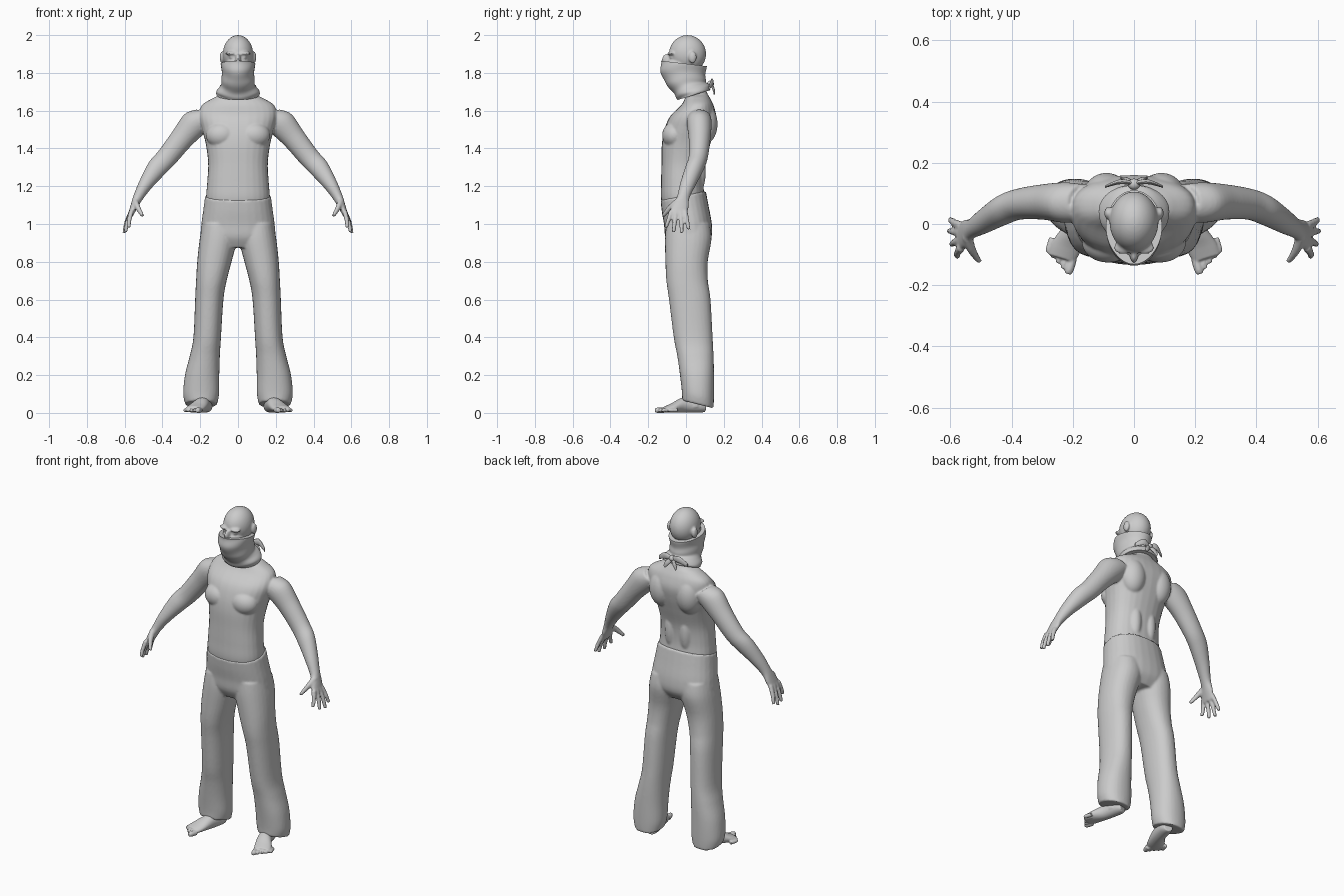
import bpy, bmesh
from math import sin, cos, pi, copysign
from mathutils import Vector, Matrix

cube = bpy.data.objects.get("Cube")
if cube:
    bpy.data.objects.remove(cube, do_unlink=True)

X, Y, Z = Vector((1, 0, 0)), Vector((0, 1, 0)), Vector((0, 0, 1))
SIDES = (1, -1)

grey = bpy.data.materials.new("plain grey")
grey.use_nodes = True
grey.diffuse_color = (0.6, 0.6, 0.6, 1)
grey.node_tree.nodes["Principled BSDF"].inputs["Base Color"].default_value = grey.diffuse_color


def spline(a, b, c, d, t):
    """Catmull-Rom blend of four ring records."""
    return [q + 0.5 * t * (r - p + t * (2 * p - 5 * q + 4 * r - s + t * (3 * (q - r) + s - p)))
            for p, q, r, s in zip(a, b, c, d)]


def loft(bm, rings, u=X, v=Y, side=1, power=2.0, steps=5, count=28, ripple=0.0):
    """Skin a smooth tube through rings of (x, y, z, radius u, radius v, tilt)."""
    rings = [tuple(r) + (0,) * (6 - len(r)) for r in rings]
    padded = [rings[0]] + rings + [rings[-1]]
    path = [spline(*padded[i:i + 4], k / steps)
            for i in range(len(rings) - 1) for k in range(steps)] + [rings[-1]]
    loops = []
    for n, (x, y, z, ru, rv, tilt) in enumerate(path):
        loop = []
        for k in range(count):
            a = 2 * pi * k / count
            ca, sa = [copysign(abs(w) ** (2 / power), w) for w in (cos(a), sin(a))]
            swell = 1 + ripple * sin(4 * n / steps + 2 * sin(a) + cos(2 * a))
            p = Vector((x, y, z)) + (u * ca * ru + (v + Z * tilt) * sa * rv) * swell
            loop.append(bm.verts.new((p.x * side, p.y, p.z)))
        loops.append(loop)
    for low, high in zip(loops, loops[1:]):
        for k in range(count):
            j = (k + 1) % count
            bm.faces.new((low[k], low[j], high[j], high[k]))
    bm.faces.new(loops[0])
    bm.faces.new(loops[-1])


def blob(bm, centre, radii):
    """Ellipsoid used for rounded masses."""
    m = Matrix.Translation(centre) @ Matrix.Diagonal((*radii, 1))
    bmesh.ops.create_icosphere(bm, subdivisions=4, radius=1, matrix=m)


def pair(bm, centre, radii):
    for s in SIDES:
        blob(bm, (centre[0] * s, *centre[1:]), radii)


def finish(bm, name, voxel=0, relax=4):
    """Make the object, optionally fusing its masses into one smooth skin."""
    bmesh.ops.recalc_face_normals(bm, faces=bm.faces)
    mesh = bpy.data.meshes.new(name)
    bm.to_mesh(mesh)
    bm.free()
    mesh.materials.append(grey)
    ob = bpy.data.objects.new(name, mesh)
    bpy.context.collection.objects.link(ob)
    bpy.ops.object.select_all(action='DESELECT')
    ob.select_set(True)
    bpy.context.view_layer.objects.active = ob
    if voxel:
        mesh.shade_smooth()
        fuse = ob.modifiers.new("fuse", 'REMESH')
        fuse.mode = 'VOXEL'
        fuse.voxel_size = voxel
        fuse.use_smooth_shade = True
        soft = ob.modifiers.new("soften", 'SMOOTH')
        soft.factor = 0.5
        soft.iterations = relax
    else:
        bpy.ops.object.shade_smooth_by_angle()
    return ob


# Body: trunk and neck
bm = bmesh.new()
loft(bm, [(0, -.01, 1.05, .15, .1), (0, -.017, 1.13, .168, .115), (0, -.02, 1.22, .163, .112),
          (0, -.015, 1.32, .158, .115), (0, 0, 1.42, .17, .128), (0, .018, 1.5, .19, .132),
          (0, .038, 1.57, .205, .122), (0, .06, 1.63, .19, .085), (0, .06, 1.67, .125, .065),
          (0, .05, 1.7, .07, .06), (0, .02, 1.8, .06, .06)], power=2.3)
pair(bm, (.085, -.06, 1.47), (.085, .066, .07))   # chest
pair(bm, (.09, .095, 1.53), (.075, .072, .11))    # shoulder blades
pair(bm, (.05, .045, 1.28), (.045, .06, .14))     # lower back

# Head
blob(bm, (0, .008, 1.9), (.08, .098, .1))
blob(bm, (0, -.03, 1.82), (.07, .085, .08))
blob(bm, (0, -.097, 1.87), (.014, .03, .032))     # nose
pair(bm, (.034, -.077, 1.903), (.033, .022, .01))  # brows
pair(bm, (.032, -.074, 1.882), (.014, .014, .009))  # eyes
pair(bm, (.084, .035, 1.882), (.013, .021, .032))  # ears

# Arms, hands, fingers and thumbs
fingertips = [(.578, -.106, .98), (.596, -.066, .955), (.603, -.022, .953), (.6, .014, .972)]
for s in SIDES:
    loft(bm, [(.17, .07, 1.57, .06, .06), (.225, .07, 1.535, .075, .066),
              (.295, .072, 1.455, .063, .058), (.375, .065, 1.355, .056, .051),
              (.43, .045, 1.295, .053, .05), (.49, .01, 1.21, .038, .042),
              (.53, -.015, 1.14, .027, .034), (.552, -.032, 1.09, .02, .046),
              (.57, -.042, 1.045, .014, .046)], u=Vector((.78, 0, .62)), side=s)
    for i, tip in enumerate(fingertips):
        root = Vector((.564, -.077 + .024 * i, 1.07))
        mid = root.lerp(Vector(tip), .55) + X * .004
        loft(bm, [(*root, .014, .014), (*mid, .0125, .012), (*tip, .01, .01)],
             side=s, count=12)
    loft(bm, [(.545, -.04, 1.12, .018, .02), (.53, -.085, 1.085, .015, .016),
              (.505, -.123, 1.042, .01, .01)], v=(Y - Z).normalized(), side=s, count=12)
finish(bm, "body", .006)

# Trousers: hips and flared legs
bm = bmesh.new()
loft(bm, [(0, -.015, 1.15, .174, .12, .2), (0, -.004, 1.08, .183, .124, .12),
          (0, .01, 1.0, .194, .127), (0, .013, .93, .195, .122), (0, .01, .875, .15, .09)],
     power=2.3)
for s in SIDES:
    loft(bm, [(.1, .01, 1.0, .088, .115), (.104, .012, .92, .099, .123),
              (.125, .003, .8, .091, .112), (.141, .006, .7, .081, .11),
              (.152, .02, .6, .075, .11), (.163, .038, .4, .073, .103),
              (.176, .05, .3, .08, .096), (.19, .058, .2, .091, .09),
              (.195, .063, .1, .095, .085, -.15), (.195, .063, .045, .084, .083, -.25)],
         power=2.2, side=s)
finish(bm, "trousers", .007)

# Feet with toes, turned outward
ahead = Vector((.3, -.95, 0))
across = Vector((.95, .3, 0))
for s, name in zip(SIDES, ("left_foot", "right_foot")):
    bm = bmesh.new()
    loft(bm, [(.165, .1, .03, .026, .026), (.17, .07, .036, .036, .034),
              (.19, -.01, .042, .04, .041), (.222, -.075, .026, .05, .025),
              (.238, -.112, .018, .046, .016)], u=across, v=Z, side=s)
    loft(bm, [(.18, .04, .03, .036, .045), (.18, .05, .14, .034, .04)], side=s)
    for i in range(5):
        tip = Vector((.216 + .0165 * i, -.163 + .0175 * i, .014))
        r = .015 if i == 0 else .0105
        loft(bm, [(*(tip - ahead * .05), r, r), (*(tip - ahead * .015), r, r),
                  (*tip, r * .7, r * .7)], u=across, v=Z, side=s, count=12)
    finish(bm, name, .004, 3)

# Scarf over the nose, mouth and neck
bm = bmesh.new()
loft(bm, [(0, -.012, 1.85, .09, .12, -.12), (0, -.015, 1.8, .087, .119, -.1),
          (0, -.005, 1.755, .086, .109), (0, .02, 1.725, .096, .1, .15),
          (0, .037, 1.7, .117, .092, .25), (0, .04, 1.682, .11, .086, .3)],
     steps=8, count=48, ripple=.02)
finish(bm, "face_scarf")

# Knot and tails behind the neck
bm = bmesh.new()
blob(bm, (0, .13, 1.742), (.02, .018, .017))
for s in SIDES:
    loft(bm, [(0, .132, 1.742, .006, .01), (.045, .138, 1.75, .008, .02),
              (.095, .122, 1.722, .004, .012)], u=Y, v=Z, side=s, count=16)
    loft(bm, [(0, .132, 1.742, .006, .01), (.025, .146, 1.715, .006, .014),
              (.04, .15, 1.69, .004, .008)], u=Y, v=(X + Z).normalized(), side=s, count=16)
finish(bm, "scarf_knot")
